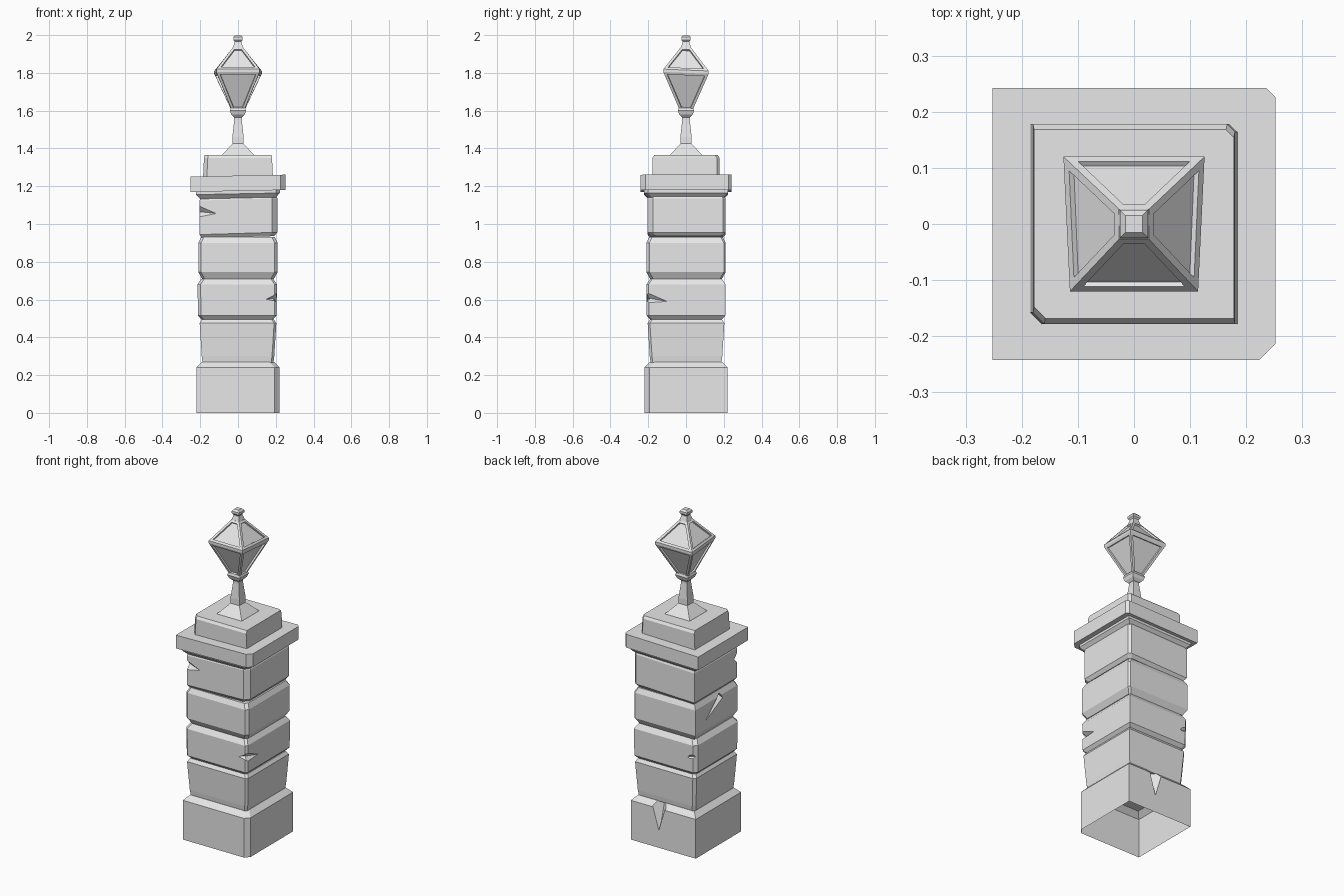
import bpy, bmesh
from mathutils import Vector

cube = bpy.data.objects.get("Cube")
if cube:
    bpy.data.objects.remove(cube, do_unlink=True)

stone = bpy.data.materials.new("stone_grey")
stone.use_nodes = True
stone.diffuse_color = (0.8, 0.8, 0.8, 1)
stone.node_tree.nodes["Principled BSDF"].inputs["Base Color"].default_value = (0.8, 0.8, 0.8, 1)


def finish(name, bm):
    """Turn a bmesh into a flat shaded stone object."""
    bmesh.ops.recalc_face_normals(bm, faces=bm.faces[:])
    mesh = bpy.data.meshes.new(name)
    bm.to_mesh(mesh)
    bm.free()
    mesh.materials.append(stone)
    obj = bpy.data.objects.new(name, mesh)
    bpy.context.collection.objects.link(obj)
    return obj


def square_ring(half, cuts, shift):
    """Square outline, with a cut at each corner: front left, front right, back right, back left."""
    points = []
    for i, (sx, sy) in enumerate(((-1, -1), (1, -1), (1, 1), (-1, 1))):
        corner = Vector((sx * half[0] + shift[0], sy * half[1] + shift[1]))
        if cuts[i] == 0:
            points.append(corner)
            continue
        along_x, along_y = Vector((-sx * cuts[i], 0)), Vector((0, -sy * cuts[i]))
        pair = [corner + along_y, corner + along_x]
        points += pair if sx == sy else pair[::-1]
    return points


def stack(name, rings, cuts=(0, 0, 0, 0), shift=(0, 0), tilt=(0, 0), panels=()):
    """Loft square rings (z, half width[, half depth]); inset panels on chosen levels."""
    bm = bmesh.new()
    loops = []
    for z, *half in rings:
        outline = square_ring((half[0], half[-1]), cuts, shift)
        loops.append([bm.verts.new((p.x, p.y, z + tilt[0] * p.x + tilt[1] * p.y))
                      for p in outline])
    count = len(loops[0])
    inset = []
    for level, (low, high) in enumerate(zip(loops, loops[1:])):
        for i in range(count):
            j = (i + 1) % count
            face = bm.faces.new((low[i], low[j], high[j], high[i]))
            if level in panels:
                inset.append(face)
    bm.faces.new(loops[0][::-1])
    bm.faces.new(loops[-1])
    bmesh.ops.recalc_face_normals(bm, faces=bm.faces[:])
    if inset:
        bmesh.ops.inset_individual(bm, faces=inset, thickness=0.014, use_even_offset=True)
        bmesh.ops.inset_individual(bm, faces=inset, thickness=0.001, depth=-0.01)
    return finish(name, bm)


def chip(target, base, tip, radius):
    """Cut a pointed chip out of a stone."""
    base, tip = Vector(base), Vector(tip)
    axis = tip - base
    bm = bmesh.new()
    bmesh.ops.create_cone(bm, cap_ends=True, segments=4, radius1=radius, radius2=0,
                          depth=axis.length)
    turn = axis.to_track_quat("Z", "Y").to_matrix().to_4x4()
    bm.transform(turn)
    bmesh.ops.translate(bm, verts=bm.verts[:], vec=(base + tip) / 2)
    cutter = finish("chip_cutter", bm)
    cutter.hide_render = True
    mod = target.modifiers.new("chip", "BOOLEAN")
    mod.operation = "DIFFERENCE"
    mod.solver = "EXACT"
    mod.object = cutter
    bpy.context.view_layer.objects.active = target
    bpy.ops.object.modifier_apply(modifier=mod.name)
    bpy.data.objects.remove(cutter, do_unlink=True)


# Plinth, open underneath, with a chip in its back edge
plinth = stack("plinth", [(0, 0.22), (0.24, 0.22), (0.27, 0.19)], cuts=(0, 0.026, 0, 0))
chip(plinth, (0.03, 0.215, 0.31), (0.03, 0.215, 0.09), 0.065)
bm = bmesh.new()
bm.from_mesh(plinth.data)
bottom = [f for f in bm.faces if f.calc_center_median().z < 0.001]
bmesh.ops.delete(bm, geom=bottom, context="FACES")
bm.to_mesh(plinth.data)
bm.free()

# Four worn column stones
stone_1 = stack("column_stone_1", [(0.268, 0.188), (0.30, 0.192), (0.475, 0.203), (0.495, 0.19)],
                cuts=(0, 0.012, 0, 0.015))
stone_2 = stack("column_stone_2", [(0.495, 0.19), (0.515, 0.208), (0.68, 0.21), (0.71, 0.19)],
                cuts=(0.016, 0.012, 0, 0.02), shift=(-0.004, 0))
stone_3 = stack("column_stone_3", [(0.71, 0.19), (0.745, 0.21), (0.90, 0.21), (0.93, 0.195)],
                cuts=(0.014, 0.016, 0.01, 0))
stone_4 = stack("column_stone_4", [(0.93, 0.19), (0.95, 0.206), (1.13, 0.206), (1.15, 0.198)],
                cuts=(0, 0.028, 0.014, 0), shift=(0.002, 0.003), tilt=(0.03, 0))
chip(stone_2, (0.24, -0.205, 0.615), (0.14, -0.205, 0.60), 0.035)
chip(stone_2, (0.205, -0.24, 0.615), (0.205, -0.10, 0.59), 0.035)
chip(stone_2, (-0.22, 0.23, 0.62), (-0.15, 0.2, 0.60), 0.035)
chip(stone_3, (-0.215, -0.04, 0.90), (-0.21, 0.11, 0.80), 0.03)
chip(stone_4, (-0.25, -0.205, 1.07), (-0.11, -0.205, 1.055), 0.045)

# Flared neck, overhanging slab and upper slab
stack("neck", [(1.135, 0.198), (1.16, 0.222), (1.185, 0.222)],
      cuts=(0, 0.02, 0, 0), tilt=(0.02, 0))
stack("cap_slab", [(1.175, 0.252, 0.242), (1.256, 0.252, 0.242)],
      cuts=(0, 0.028, 0.016, 0), tilt=(0.02, 0))
stack("upper_slab", [(1.245, 0.185, 0.178), (1.35, 0.18, 0.178), (1.365, 0.178, 0.168)],
      cuts=(0.02, 0, 0.014, 0))

# Lamp stem with a spread foot
stack("lamp_stem", [(1.36, 0.085), (1.367, 0.083), (1.425, 0.03), (1.46, 0.03),
                    (1.55, 0.02), (1.575, 0.02)])
stack("lamp_cup", [(1.565, 0.022), (1.58, 0.036), (1.60, 0.043), (1.615, 0.038)])


def widen_back(obj):
    """Make the lamp rim a little wider at the back."""
    for vert in obj.data.vertices:
        vert.co.x *= 1 + 0.4 * vert.co.y


# Lantern with recessed panes above and below the rim
lantern = stack("lantern", [(1.60, 0.033), (1.80, 0.12), (1.815, 0.12), (1.935, 0.027)],
                tilt=(0, -0.04), panels=(0, 2))
widen_back(lantern)

# Finial
stack("finial", [(1.93, 0.028), (1.96, 0.018), (1.966, 0.018), (1.975, 0.025),
                 (1.989, 0.025), (2.0, 0.015)])
